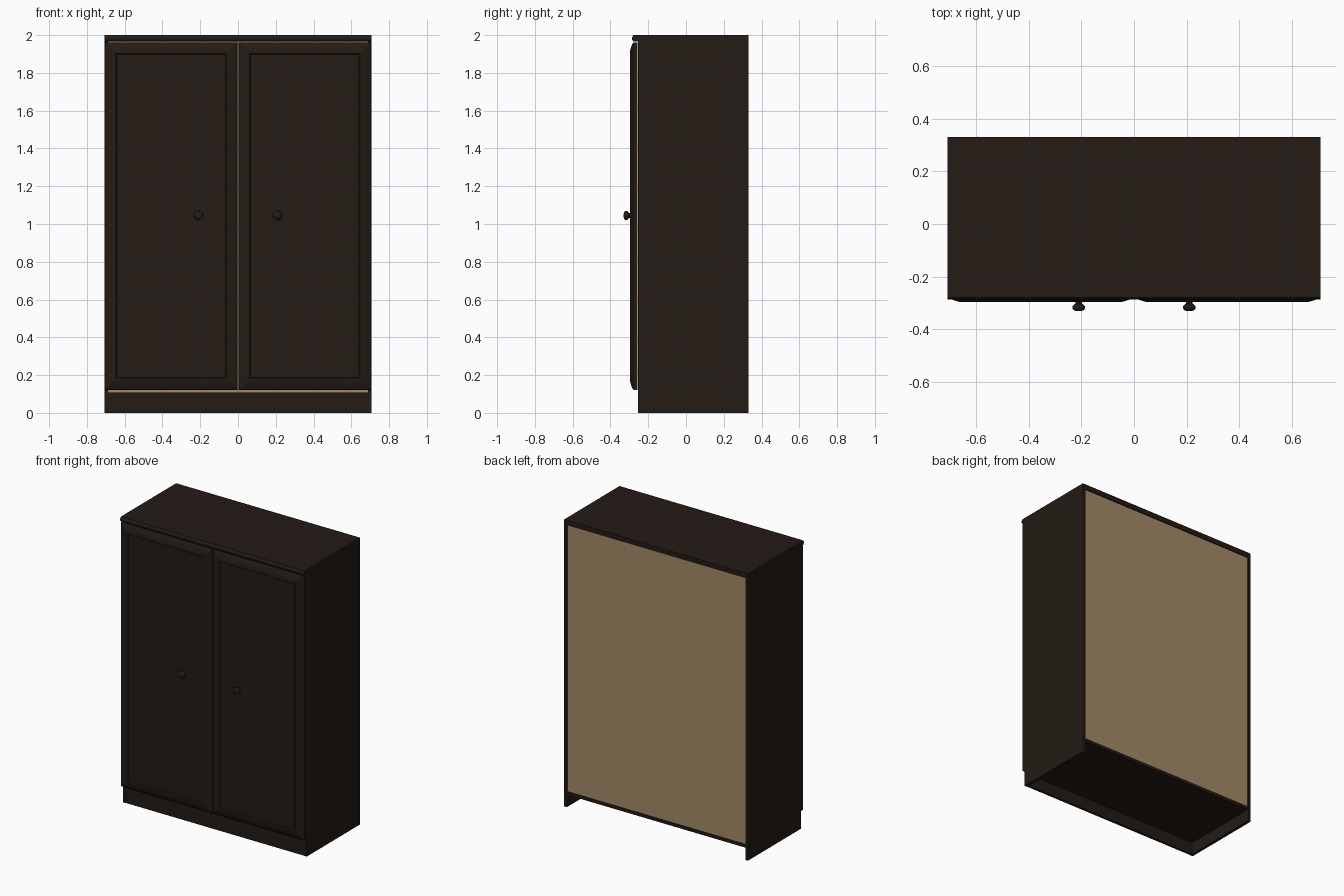
import bpy, math

if "Cube" in bpy.data.objects:
    bpy.data.objects.remove(bpy.data.objects["Cube"])


def material(name, rgb):
    m = bpy.data.materials.new(name)
    m.diffuse_color = (*rgb, 1)
    m.use_nodes = True
    m.node_tree.nodes["Principled BSDF"].inputs["Base Color"].default_value = m.diffuse_color
    return m


DARK = material("dark_wood", (0.017, 0.011, 0.0075))
TAN = material("back_board", (0.37, 0.25, 0.135))


def make(name, verts, faces, mat=DARK, smooth=False):
    me = bpy.data.meshes.new(name)
    me.from_pydata(verts, [], faces)
    ob = bpy.data.objects.new(name, me)
    bpy.context.collection.objects.link(ob)
    me.materials.append(mat)
    bpy.context.view_layer.objects.active = ob
    ob.select_set(True)
    bpy.ops.object.mode_set(mode='EDIT')
    bpy.ops.mesh.select_all(action='SELECT')
    bpy.ops.mesh.normals_make_consistent(inside=False)
    bpy.ops.object.mode_set(mode='OBJECT')
    if smooth:
        bpy.ops.object.shade_smooth_by_angle(angle=math.radians(40))
    ob.select_set(False)
    return ob


def stack(name, rings, **kw):
    """Skin a list of equal-length closed rings and cap both ends."""
    n = len(rings[0])
    verts = [v for r in rings for v in r]
    faces = [(i * n + j, i * n + (j + 1) % n, (i + 1) * n + (j + 1) % n, (i + 1) * n + j)
             for i in range(len(rings) - 1) for j in range(n)]
    faces += [tuple(range(n)), tuple(range((len(rings) - 1) * n, len(rings) * n))]
    return make(name, verts, faces, **kw)


def rect(x0, x1, z0, z1, y):
    return [(x0, y, z0), (x1, y, z0), (x1, y, z1), (x0, y, z1)]


def box(name, x0, x1, y0, y1, z0, z1, mat=DARK):
    return stack(name, [rect(x0, x1, z0, z1, y0), rect(x0, x1, z0, z1, y1)], mat=mat)


# Carcass boards
W = 0.708
for label, s in (("left", -1), ("right", 1)):
    a, b = sorted((s * W, s * (W - 0.02)))
    box(label + "_side", a, b, -0.255, 0.33, 0, 1.965)
box("bottom_board", -W + 0.02, W - 0.02, -0.254, 0.328, 0.085, 0.107)
box("plinth", -W + 0.02, W - 0.02, -0.253, -0.235, 0, 0.085)
box("back_panel", -W + 0.02, W - 0.02, 0.317, 0.323, 0.107, 1.965, TAN)

# Top board with a rounded front edge
edge = [(0.33, 2), (-0.279, 2)]
edge += [(-0.270 - 0.017 * math.cos(math.radians(t)), 1.982 + 0.017 * math.sin(math.radians(t)))
         for t in range(50, -91, -20)]
edge += [(-0.255, 1.965), (0.33, 1.965)]
stack("top_board", [[(x, y, z) for y, z in edge] for x in (-W, W)], smooth=True)

# Doors: (inset from the outline, y) steps of the moulded frame and sunk panel
steps = [(0, -0.256), (0, -0.278), (0.008, -0.284), (0.02, -0.289), (0.035, -0.294),
         (0.05, -0.297), (0.06, -0.297), (0.065, -0.291)]
# Knobs: (radius, y) turned profile
turned = [(0.016, -0.288), (0.014, -0.296), (0.012, -0.303), (0.018, -0.306), (0.023, -0.311),
          (0.0245, -0.317), (0.022, -0.324), (0.016, -0.329), (0.008, -0.33)]
for label, s in (("left", -1), ("right", 1)):
    x0, x1 = sorted((s * 0.002, s * 0.706))
    stack(label + "_door", [rect(x0 + d, x1 - d, 0.122 + d, 1.962 - d, y) for d, y in steps])
    rings = [[(s * 0.21 + r * math.cos(k * math.pi / 12), y, 1.045 + r * math.sin(k * math.pi / 12))
              for k in range(24)] for r, y in turned]
    stack(label + "_knob", rings, smooth=True)
